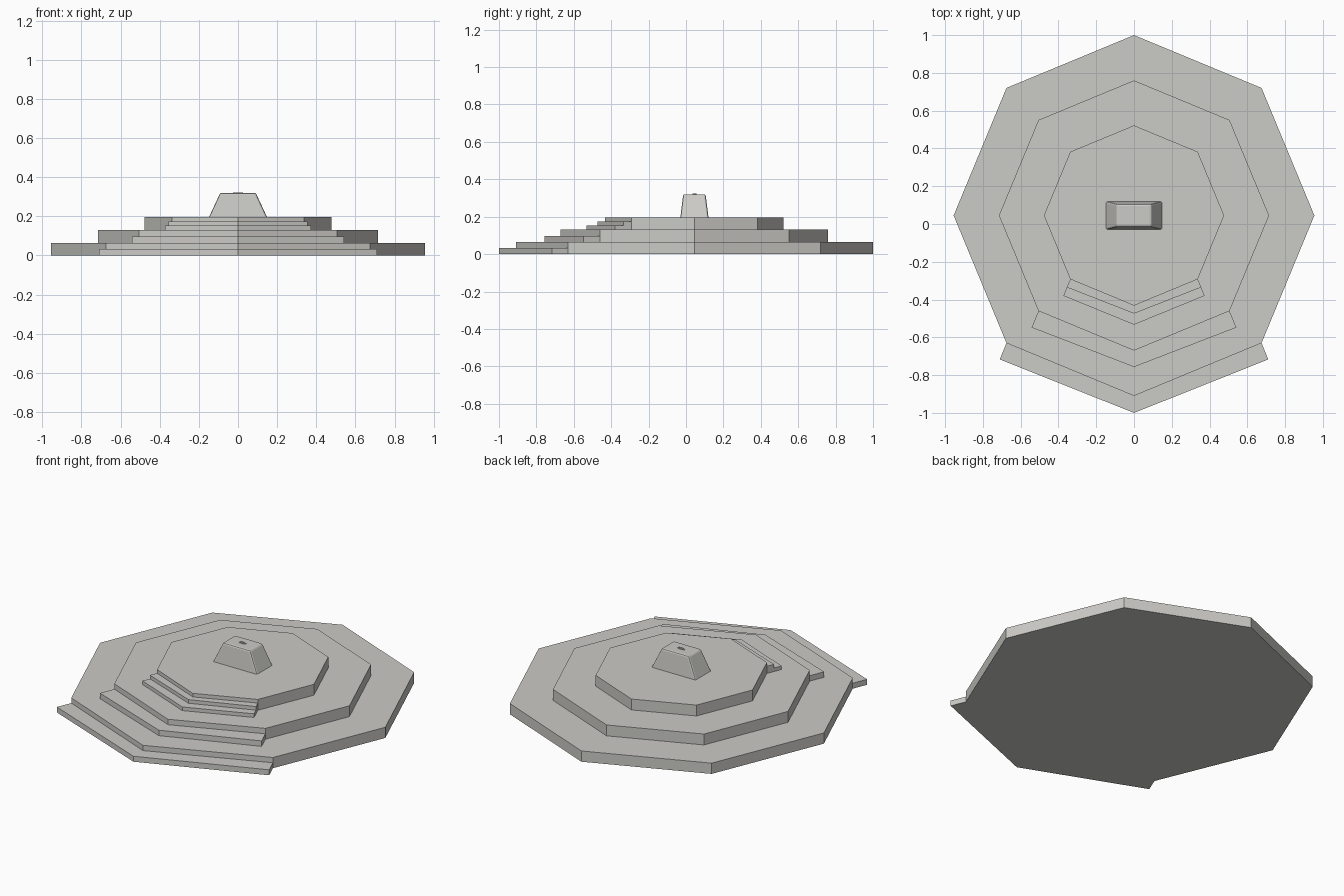
import bpy, math

if "Cube" in bpy.data.objects:
    bpy.data.objects.remove(bpy.data.objects["Cube"])

CY = 0.045  # y of the octagon centre

stone = bpy.data.materials.new("pale_stone")
stone.diffuse_color = (0.60, 0.595, 0.565, 1)
stone.use_nodes = True
stone.node_tree.nodes["Principled BSDF"].inputs["Base Color"].default_value = stone.diffuse_color


def make(name, verts, faces):
    me = bpy.data.meshes.new(name)
    me.from_pydata(verts, [], faces)
    me.materials.append(stone)
    ob = bpy.data.objects.new(name, me)
    bpy.context.collection.objects.link(ob)
    return ob


def loft(name, rings, bottom=True):
    """Join rings (counter-clockwise, bottom to top) and cap them."""
    n = len(rings[0])
    faces = [(k * n + i, k * n + (i + 1) % n, (k + 1) * n + (i + 1) % n, (k + 1) * n + i)
             for k in range(len(rings) - 1) for i in range(n)]
    faces.append(tuple(range((len(rings) - 1) * n, len(rings) * n)))
    if bottom:
        faces.append(tuple(reversed(range(n))))
    return make(name, [v for r in rings for v in r], faces)


def ring(r, z, n=8, ry=None, cy=CY):
    ry = ry or r
    return [(r * math.cos(2 * math.pi * i / n), cy + ry * math.sin(2 * math.pi * i / n), z)
            for i in range(n)]


def rect(hx, hy, z):
    return [(sx * hx, CY + sy * hy, z) for sx, sy in ((-1, -1), (1, -1), (1, 1), (-1, 1))]


# three stacked octagonal tiers as one stepped solid
Z1, Z2, Z3 = 0.065, 0.131, 0.197
R1, R2, R3 = 0.955, 0.715, 0.477
loft("octagonal_tiers", [ring(R1, 0), ring(R1, Z1), ring(R2, Z1),
                         ring(R2, Z2), ring(R3, Z2), ring(R3, Z3)])


# chevron stair treads along the two front sides of each tier
def step(name, r, cx, cy, tip, z0, z1, bottom=False):
    c = r * math.sqrt(0.5)
    outline = [(-c, CY - c), (-cx, cy), (0, tip), (cx, cy), (c, CY - c), (0, CY - r)]
    verts = [(x, y, z) for z in (z0, z1) for x, y in outline]
    faces = [(i, i + 1, i + 7, i + 6) for i in range(4)]
    faces += [(6, 7, 8, 11), (11, 8, 9, 10)]
    if bottom:
        faces += [(5, 2, 1, 0), (4, 3, 2, 5)]
    make(name, verts, faces)


step("lower_step", R1, 0.711, -0.717, -1.0, 0, 0.033, True)
step("middle_step", R2, 0.542, -0.548, -0.757, Z1, 0.098)
step("upper_step_outer", R3, 0.374, -0.38, -0.533, Z2, 0.153)
step("upper_step_inner", R3, 0.356, -0.335, -0.474, 0.153, 0.175)

# tapered pedestal with softened edges
ped = loft("pedestal", [rect(0.148, 0.075, Z3), rect(0.091, 0.06, 0.32)], bottom=False)
bev = ped.modifiers.new("soft_edges", 'BEVEL')
bev.width = 0.009
bev.segments = 2
bev.limit_method = 'ANGLE'

# small oval socket on the pedestal top
loft("oval_socket", [ring(0.025, 0.319, 20, 0.010), ring(0.025, 0.323, 20, 0.010),
                     ring(0.019, 0.323, 20, 0.006), ring(0.019, 0.3205, 20, 0.006)],
     bottom=False)
